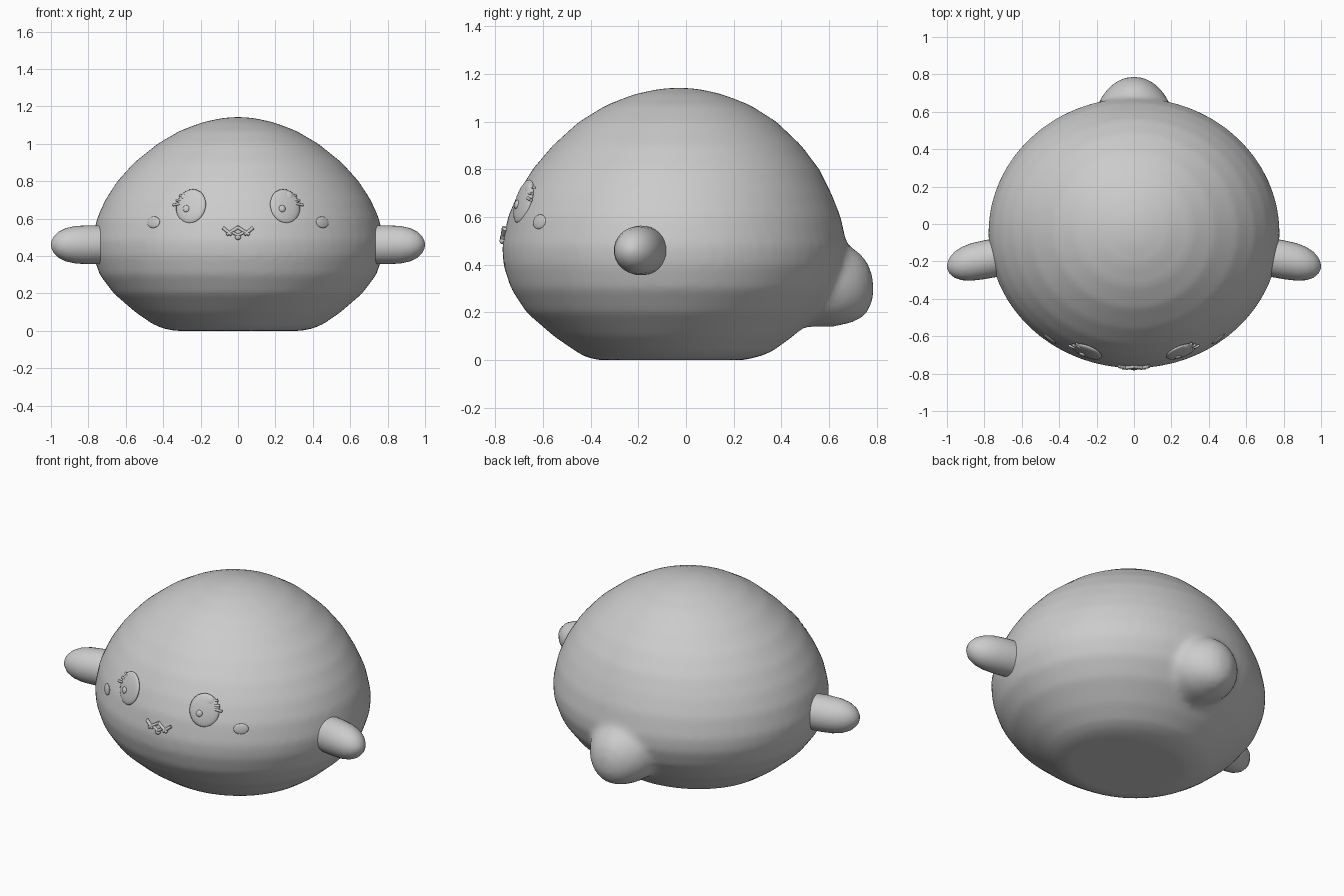
import bpy, bmesh, math
from mathutils import Vector, Matrix
from mathutils.bvhtree import BVHTree

if "Cube" in bpy.data.objects:
    bpy.data.objects.remove(bpy.data.objects["Cube"])

GREY = (0.6, 0.6, 0.6, 1)
mat = bpy.data.materials.new("soft grey")
mat.use_nodes = True
mat.diffuse_color = GREY
mat.node_tree.nodes["Principled BSDF"].inputs["Base Color"].default_value = GREY


def finish(bm, name):
    bmesh.ops.recalc_face_normals(bm, faces=bm.faces)
    for f in bm.faces:
        f.smooth = True
    mesh = bpy.data.meshes.new(name)
    bm.to_mesh(mesh)
    bm.free()
    mesh.materials.append(mat)
    ob = bpy.data.objects.new(name, mesh)
    bpy.context.collection.objects.link(ob)
    return ob


def loft(bm, rings, place, n):
    """Skin elliptical rings; place(level, u, v) puts a point in space."""
    loops = []
    for level, cu, ru, cv, rv in rings:
        loops.append([bm.verts.new(place(level,
                      cu + ru * math.cos(2 * math.pi * i / n),
                      cv + rv * math.sin(2 * math.pi * i / n))) for i in range(n)])
    for a, b in zip(loops, loops[1:]):
        for i in range(n):
            bm.faces.new((a[i], a[(i + 1) % n], b[(i + 1) % n], b[i]))
    bm.faces.new(loops[0])
    bm.faces.new(loops[-1])


# Body: height, half width, front depth, back depth
profile = [(0, .34, -.37, .24), (.012, .4, -.42, .3), (.035, .455, -.46, .36),
           (.1, .55, -.555, .45), (.2, .665, -.67, .56), (.3, .74, -.735, .635),
           (.4, .774, -.767, .672), (.48, .78, -.772, .675), (.6, .755, -.748, .65),
           (.7, .71, -.705, .61), (.8, .645, -.645, .56), (.9, .555, -.56, .485),
           (1, .43, -.45, .38), (1.07, .31, -.335, .27), (1.115, .19, -.22, .155),
           (1.137, .09, -.12, .06), (1.143, .02, -.05, -.01)]
bm = bmesh.new()
loft(bm, [(z, 0, w, (f + b) / 2, (b - f) / 2) for z, w, f, b in profile],
     lambda z, x, y: (x, y, z), 64)

# Tail bump: depth, half width, centre height, half height
tail = [(.3, .22, .33, .18), (.5, .21, .325, .185), (.62, .2, .32, .18),
        (.68, .175, .317, .165), (.73, .135, .31, .14), (.765, .09, .305, .1),
        (.782, .05, .3, .055), (.788, .012, .3, .012)]
loft(bm, [(y, 0, w, c, h) for y, w, c, h in tail], lambda y, x, z: (x, y, z), 32)
body = finish(bm, "body")
mod = body.modifiers.new("blend", 'REMESH')
mod.mode = 'VOXEL'
mod.voxel_size = 0.02
mod.use_smooth_shade = True
mod = body.modifiers.new("soften", 'SMOOTH')
mod.factor = 0.5
mod.iterations = 8

# Flippers: rounded stubs leaning slightly forward
stub = [(.62, .095), (.72, .103), (.8, .104), (.87, .1), (.92, .089),
        (.96, .069), (.985, .044), (.997, .02), (1, .004)]
for side, label in ((1, "left"), (-1, "right")):
    bm = bmesh.new()
    loft(bm, [(x, -.225 + (1 - x) * .17, r, .46, r) for x, r in stub],
         lambda x, y, z: (side * x, y, z), 32)
    finish(bm, label + "_flipper")

# Face details rest on the evaluated body surface
bpy.context.view_layer.update()
skin = BVHTree.FromObject(body, bpy.context.evaluated_depsgraph_get())


def surface(x, z, lift=0):
    point, normal, *_ = skin.ray_cast(Vector((x, -2, z)), Vector((0, 1, 0)))
    normal = (point * Vector((1, 1, 1)) - Vector((0, -.04, .46))).normalized()
    return point + normal * lift, normal


def pebble(name, x, z, rx, rz, depth, lift=0, roll=0):
    """Flattened ellipsoid lying on the skin."""
    point, normal = surface(x, z, lift)
    turn = normal.to_track_quat('Z', 'Y').to_matrix().to_4x4()
    bm = bmesh.new()
    bmesh.ops.create_uvsphere(bm, u_segments=24, v_segments=12, radius=1)
    bm.transform(Matrix.Translation(point) @ turn @ Matrix.Rotation(roll, 4, 'Z')
                 @ Matrix.Diagonal((rx, rz, depth, 1)))
    return finish(bm, name)


def bar(name, x1, z1, x2, z2, radius, lift):
    """Small rod between two spots on the skin."""
    a, b = surface(x1, z1, lift)[0], surface(x2, z2, lift)[0]
    bm = bmesh.new()
    bmesh.ops.create_cone(bm, cap_ends=True, segments=12, radius1=radius,
                          radius2=radius, depth=(b - a).length)
    bm.transform(Matrix.Translation((a + b) / 2)
                 @ (b - a).to_track_quat('Z', 'Y').to_matrix().to_4x4())
    ob = finish(bm, name)
    ob.data.set_sharp_from_angle(angle=math.radians(40))


for s, label in ((1, "left"), (-1, "right")):
    ex = s * .25
    pebble(label + "_eye", ex, .665, .085, .095, .018, .004)
    pebble(label + "_eye_big_glint", ex + .018, .715, .024, .027, .01, .018)
    pebble(label + "_eye_low_glint", ex - .02, .648, .018, .019, .009, .02)
    pebble(label + "_eye_small_glint", ex - .035, .71, .013, .014, .008, .018)
    for i in range(3):
        bar(label + "_lash", ex + s * (.055 - .012 * i), .675 + .02 * i,
            ex + s * (.092 - .018 * i), .668 + .026 * i, .007, .014)
    pebble(label + "_cheek", s * .45, .58, .042, .031, .008, .002)
    # Mouth: crossed strokes
    bar(label + "_mouth_outer", s * .08, .55, s * .035, .513, .009, .008)
    bar(label + "_mouth_inner", s * .06, .513, s * -.005, .555, .009, .008)
    bar(label + "_mouth_lower", s * .03, .525, 0, .51, .008, .008)
pebble("chin_dot", 0, .5, .016, .014, .012, .004)
